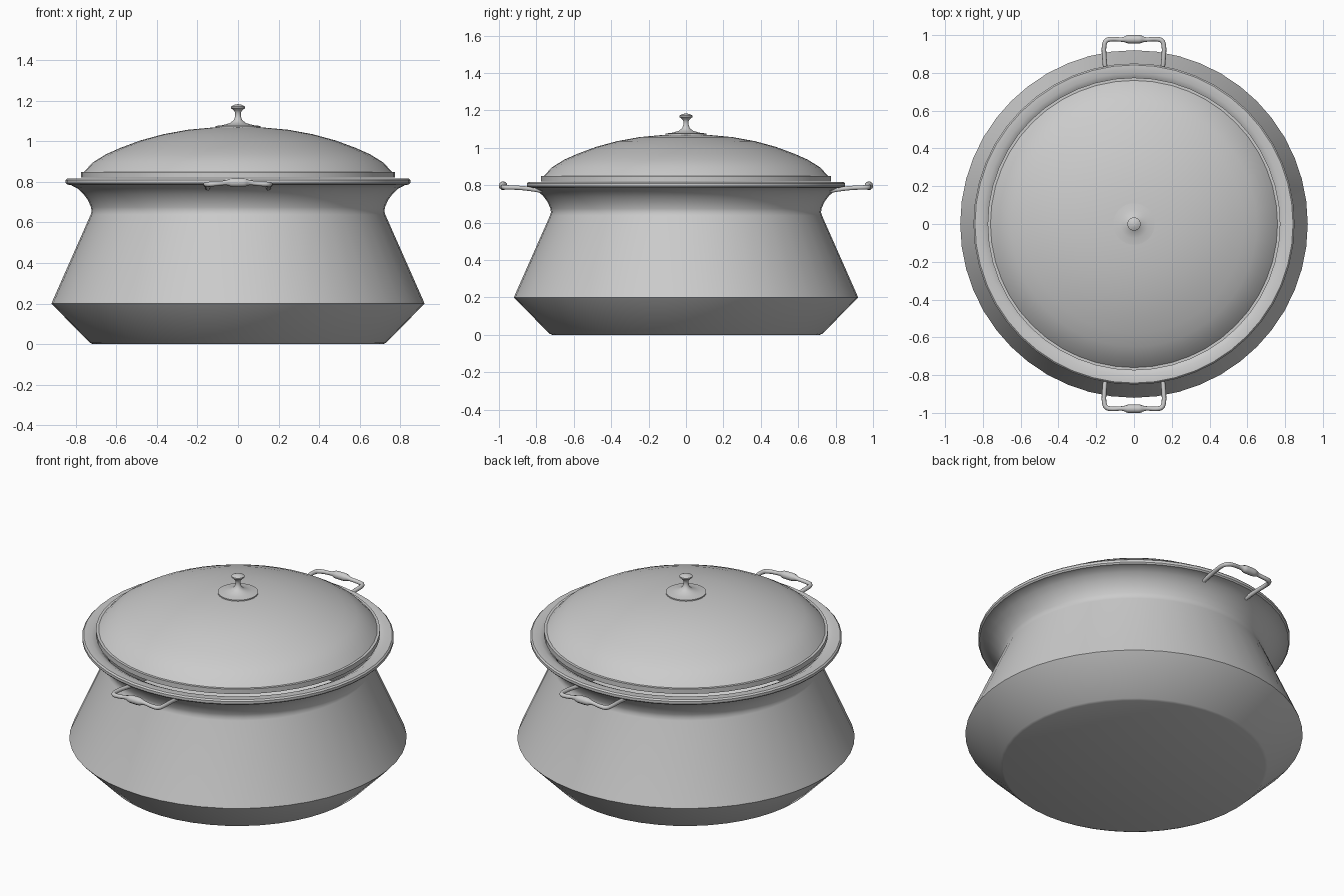
import bpy, bmesh, math

if "Cube" in bpy.data.objects:
    bpy.data.objects.remove(bpy.data.objects["Cube"])

SEGMENTS = 48


def finish(obj, angle):
    bpy.ops.object.select_all(action='DESELECT')
    obj.select_set(True)
    bpy.context.view_layer.objects.active = obj
    bpy.ops.object.shade_smooth_by_angle(angle=math.radians(angle))


def lathe(name, profile, segments=SEGMENTS, angle=40):
    """Spin an (r, z) profile round the z axis."""
    bm = bmesh.new()
    verts = [bm.verts.new((r, 0, z)) for r, z in profile]
    edges = [bm.edges.new(pair) for pair in zip(verts, verts[1:])]
    bmesh.ops.spin(bm, geom=verts + edges, cent=(0, 0, 0), axis=(0, 0, 1),
                   angle=math.tau, steps=segments, use_duplicate=False)
    bmesh.ops.remove_doubles(bm, verts=bm.verts, dist=1e-4)
    bmesh.ops.recalc_face_normals(bm, faces=bm.faces)
    mesh = bpy.data.meshes.new(name)
    bm.to_mesh(mesh)
    bm.free()
    obj = bpy.data.objects.new(name, mesh)
    bpy.context.collection.objects.link(obj)
    finish(obj, angle)
    return obj


def handle(name, side):
    """Loop handle with a swollen grip; points are (x, y, z, radius)."""
    half = [(0.150, 0.77, 0.770, .012), (0.152, 0.83, 0.780, .012),
            (0.158, 0.89, 0.786, .012), (0.160, 0.94, 0.788, .012),
            (0.150, 0.975, 0.788, .013), (0.110, 0.980, 0.791, .012),
            (0.070, 0.976, 0.795, .011), (0.050, 0.977, 0.797, .014),
            (0.035, 0.978, 0.797, .022), (0.015, 0.978, 0.797, .023)]
    path = half + [(-x, y, z, r) for x, y, z, r in reversed(half)]
    curve = bpy.data.curves.new(name, 'CURVE')
    curve.dimensions = '3D'
    curve.bevel_depth = 1.0
    curve.bevel_resolution = 3
    curve.use_fill_caps = True
    spline = curve.splines.new('NURBS')
    spline.points.add(len(path) - 1)
    for point, (x, y, z, r) in zip(spline.points, path):
        point.co = (x * side, y * side, z, 1)
        point.radius = r
    spline.order_u = 3
    spline.use_endpoint_u = True
    spline.resolution_u = 3
    obj = bpy.data.objects.new(name, curve)
    bpy.context.collection.objects.link(obj)
    bpy.ops.object.select_all(action='DESELECT')
    obj.select_set(True)
    bpy.context.view_layer.objects.active = obj
    bpy.ops.object.convert(target='MESH')
    finish(bpy.context.view_layer.objects.active, 50)


# Pot: base, belly, neck, flared rim, then back down the inner wall
outer = [(0, 0), (0.715, 0), (0.73, 0.006), (0.912, 0.191), (0.92, 0.20),
         (0.915, 0.213), (0.727, 0.638), (0.722, 0.655), (0.725, 0.675),
         (0.74, 0.71), (0.762, 0.74), (0.79, 0.767), (0.825, 0.785),
         (0.843, 0.787), (0.85, 0.795), (0.85, 0.81), (0.842, 0.818)]
inner = [(0.80, 0.818), (0.765, 0.80), (0.73, 0.755), (0.707, 0.71),
         (0.70, 0.655), (0.89, 0.20), (0.715, 0.025), (0, 0.025)]
lathe("pot_body", outer + inner)

# Lid: closed shell with an upright edge band and a domed top
dome = [(0.76, 0.85), (0.715, 0.897), (0.65, 0.937), (0.58, 0.968),
        (0.48, 1.005), (0.37, 1.035), (0.25, 1.057), (0.12, 1.069), (0, 1.072)]
under = [(r * 0.975, z - 0.02) for r, z in reversed(dome)]
band = [(0.74, 0.821), (0.775, 0.821), (0.775, 0.85)]
lathe("lid", under + band + dome)

# Knob: base disc, waisted stem and mushroom cap
lathe("knob", [(0, 1.066), (0.11, 1.066), (0.11, 1.076), (0.075, 1.080),
               (0.04, 1.090), (0.02, 1.105), (0.014, 1.125), (0.014, 1.142),
               (0.020, 1.152), (0.035, 1.164), (0.035, 1.172), (0.02, 1.180),
               (0, 1.184)], segments=32)

# Two loop handles under the rim
handle("back_handle", 1)
handle("front_handle", -1)
